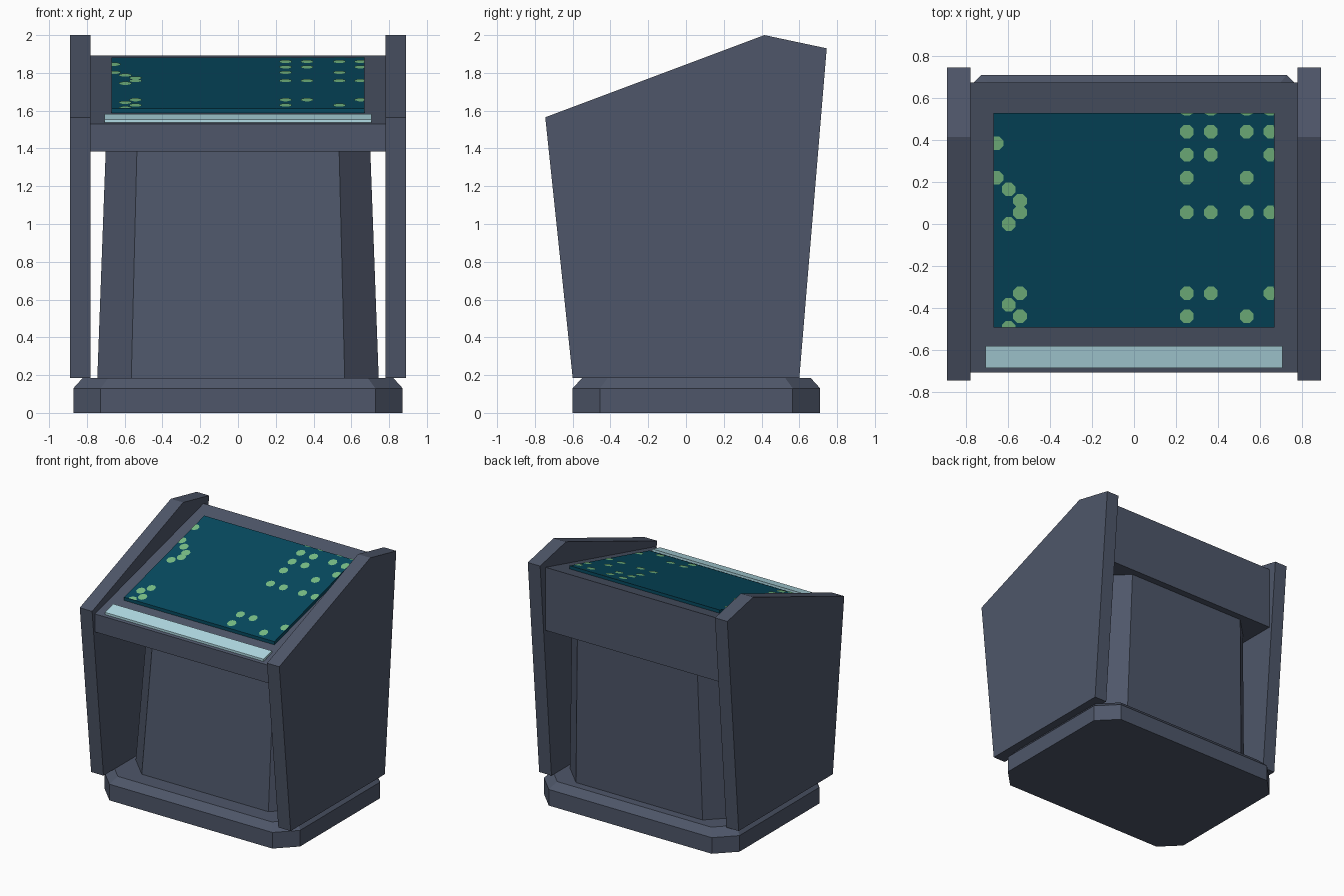
import bpy, bmesh, math

if "Cube" in bpy.data.objects:
    bpy.data.objects.remove(bpy.data.objects["Cube"])


def material(name, rgb):
    mat = bpy.data.materials.new(name)
    mat.use_nodes = True
    mat.diffuse_color = (*rgb, 1)
    mat.node_tree.nodes["Principled BSDF"].inputs["Base Color"].default_value = (*rgb, 1)
    return mat


slate = material("slate grey", (0.077, 0.094, 0.142))
teal = material("deep teal", (0.002, 0.067, 0.115))
green = material("soft green", (0.19, 0.52, 0.24))
ice = material("pale ice blue", (0.44, 0.71, 0.78))


def finish(bm, name, mat):
    mesh = bpy.data.meshes.new(name)
    bm.to_mesh(mesh)
    bm.free()
    mesh.materials.append(mat)
    bpy.context.collection.objects.link(bpy.data.objects.new(name, mesh))


def loft(name, rings, mat):
    """Skin a stack of equal rings and cap both ends."""
    bm = bmesh.new()
    loops = [[bm.verts.new(p) for p in ring] for ring in rings]
    for a, b in zip(loops, loops[1:]):
        for i in range(len(a)):
            j = (i + 1) % len(a)
            bm.faces.new((a[i], a[j], b[j], b[i]))
    bm.faces.new(loops[0][::-1])
    bm.faces.new(loops[-1])
    bmesh.ops.recalc_face_normals(bm, faces=bm.faces)
    finish(bm, name, mat)


def extrude_x(name, profile, x0, x1, mat):
    loft(name, [[(x, y, z) for y, z in profile] for x in (x0, x1)], mat)


def cut_corner_ring(w, y0, y1, c, z):
    """Rectangle with chamfered corners at height z."""
    return [(w, y0 + c, z), (w, y1 - c, z), (w - c, y1, z), (c - w, y1, z),
            (-w, y1 - c, z), (-w, y0 + c, z), (c - w, y0, z), (w - c, y0, z)]


# Stepped base and tapered pedestal
loft("base", [cut_corner_ring(0.872, -0.6, 0.71, 0.145, 0),
              cut_corner_ring(0.872, -0.6, 0.71, 0.145, 0.13),
              cut_corner_ring(0.822, -0.55, 0.66, 0.135, 0.185)], slate)
loft("pedestal", [cut_corner_ring(0.745, -0.42, 0.595, 0.18, 0.18),
                  cut_corner_ring(0.70, -0.30, 0.62, 0.165, 1.40)], slate)

# Side panels
panel = [(-0.60, 0.185), (0.60, 0.185), (0.745, 1.93), (0.415, 2.0), (-0.745, 1.565)]
for side, s in (("left", 1), ("right", -1)):
    extrude_x(side + "_panel", panel, s * 0.78, s * 0.89, slate)

# Sloping desk
FRONT, BACK = -0.708, 0.675
SLOPE = (1.893 - 1.53) / (BACK - FRONT)


def desk_z(y):
    return 1.53 + (y - FRONT) * SLOPE


extrude_x("desk", [(FRONT, 1.385), (BACK, 1.385), (BACK, desk_z(BACK)),
                   (FRONT, desk_z(FRONT))], -0.78, 0.78, slate)


def desk_plate(name, half, y0, y1, thick, mat):
    profile = [(y0, desk_z(y0)), (y1, desk_z(y1)),
               (y1, desk_z(y1) + thick), (y0, desk_z(y0) + thick)]
    extrude_x(name, profile, -half, half, mat)


# Screen and light strip
W, Y0, Y1, THICK = 0.67, -0.493, 0.528, 0.026
desk_plate("screen", W, Y0, Y1, THICK, teal)
desk_plate("light_strip", 0.708, -0.685, -0.58, 0.018, ice)

# Screen dots, laid out on a lattice and trimmed at the screen edge
STEP, RADIUS = 0.055, 0.035
columns = {-12: -0.655, -11: -0.597, -10: -0.543, 1: 0.252, 2: 0.366, 3: 0.537, 4: 0.65}
right_rows = {10: "1111", 8: "1111", 6: "11 1", 4: "1 1 ", 1: "1111", -6: "11 1", -8: "1 1 "}
dots = [(columns[i + 1], row) for row, marks in right_rows.items()
        for i, m in enumerate(marks) if m == "1"]
left_rows = {-12: (7, 4), -11: (3, 0, -7, -9), -10: (2, 1, -6, -8)}
dots += [(columns[c], row) for c, rows in left_rows.items() for row in rows]

bm = bmesh.new()
for cx, row in dots:
    ring = []
    for k in range(8):
        a = math.pi * (k + 0.5) / 4
        x = max(-W, min(W, cx + RADIUS * math.cos(a)))
        y = max(Y0, min(Y1, row * STEP + RADIUS * math.sin(a)))
        p = (round(x, 4), round(y, 4), desk_z(y) + THICK + 0.003)
        if p not in ring:
            ring.append(p)
    bm.faces.new([bm.verts.new(p) for p in ring])
finish(bm, "screen_dots", green)
